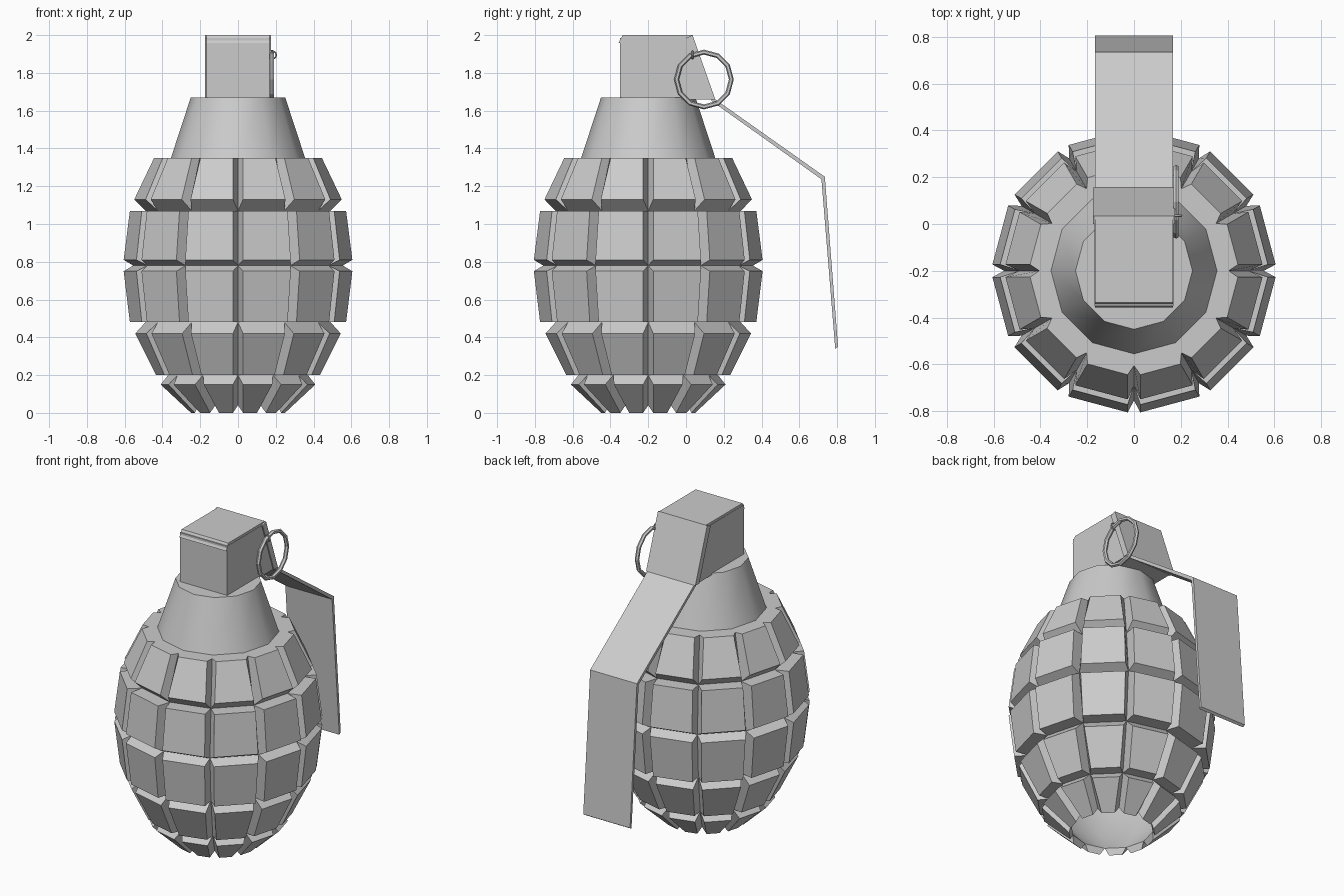
import bpy, bmesh, math
from mathutils import Matrix, Vector

if "Cube" in bpy.data.objects:
    bpy.data.objects.remove(bpy.data.objects["Cube"])

CY = -0.2      # body axis in y
N = 12         # segments around the body


def finish(bm, name, smooth=False, recalc=True):
    if recalc:
        bmesh.ops.recalc_face_normals(bm, faces=bm.faces)
    me = bpy.data.meshes.new(name)
    bm.to_mesh(me)
    bm.free()
    ob = bpy.data.objects.new(name, me)
    bpy.context.collection.objects.link(ob)
    if smooth:
        bpy.context.view_layer.objects.active = ob
        ob.select_set(True)
        bpy.ops.object.shade_smooth_by_angle(angle=math.radians(40))
        ob.select_set(False)
    return ob


def polar(r, a, z):
    return Vector((r * math.cos(a), CY + r * math.sin(a), z))


def revolve(profile, name):
    bm = bmesh.new()
    rings = [[bm.verts.new(polar(r, k * math.tau / N, z)) for k in range(N)]
             for r, z in profile]
    for a, b in zip(rings, rings[1:]):
        for k in range(N):
            j = (k + 1) % N
            bm.faces.new((a[k], a[j], b[j], b[k]))
    return bm, rings


def prism(profile, x0, x1, name):
    # extrude a (y, z) outline along x
    bm = bmesh.new()
    f = bm.faces.new([bm.verts.new((x0, y, z)) for y, z in profile])
    ext = bmesh.ops.extrude_face_region(bm, geom=[f])["geom"]
    bmesh.ops.translate(bm, vec=(x1 - x0, 0, 0),
                        verts=[v for v in ext if isinstance(v, bmesh.types.BMVert)])
    return finish(bm, name)


def torus(name, center, major, minor, nmaj, nmin, axis):
    bm = bmesh.new()
    rot = Vector((0, 0, 1)).rotation_difference(Vector(axis)).to_matrix()
    rings = []
    for i in range(nmaj):
        u = i * math.tau / nmaj
        ring = []
        for j in range(nmin):
            v = j * math.tau / nmin
            r = major + minor * math.cos(v)
            p = Vector((r * math.cos(u), r * math.sin(u), minor * math.sin(v)))
            ring.append(bm.verts.new(rot @ p + Vector(center)))
        rings.append(ring)
    for i in range(nmaj):
        a, b = rings[i], rings[(i + 1) % nmaj]
        for j in range(nmin):
            k = (j + 1) % nmin
            bm.faces.new((a[j], a[k], b[k], b[j]))
    return finish(bm, name)


# hollow inner shell, open underneath; its rings are the groove floors
core = [(0.24, 0.04), (0.37, 0.20), (0.49, 0.48), (0.555, 0.78), (0.49, 1.07), (0.405, 1.35)]
bm, _ = revolve(core, "body_shell")
finish(bm, "body_shell", smooth=True)

# raised blocks: (lower r, z), (upper r, z) of the outer face of each row
rows = [((0.25, 0.0), (0.41, 0.15)),
        ((0.435, 0.20), (0.545, 0.42)),
        ((0.573, 0.48), (0.606, 0.75)),
        ((0.606, 0.81), (0.573, 1.07)),
        ((0.55, 1.13), (0.445, 1.35))]
bm = bmesh.new()
step = math.tau / N
for i, (lo, hi) in enumerate(rows):
    for k in range(N):
        a0, a1 = k * step, (k + 1) * step
        inner, outer = [], []
        for (ri, zi), (ro, zo), flip in ((core[i], lo, False), (core[i + 1], hi, True)):
            d = math.asin(0.027 / ro)
            pi = [polar(ri, a0, zi), polar(ri, a1, zi)]
            po = [polar(ro, a0 + d, zo), polar(ro, a1 - d, zo)]
            inner += pi[::-1] if flip else pi
            outer += po[::-1] if flip else po
        vi = [bm.verts.new(p) for p in inner]
        vo = [bm.verts.new(p) for p in outer]
        bm.faces.new(vo)
        for a in range(4):
            b = (a + 1) % 4
            bm.faces.new((vi[a], vi[b], vo[b], vo[a]))
finish(bm, "body_blocks")

# neck with shoulder ring and flat top
bm, rings = revolve([(0.405, 1.35), (0.355, 1.35), (0.25, 1.67)], "neck")
bm.faces.new(rings[-1])
finish(bm, "neck", smooth=True)

# fuse head
prism([(-0.35, 1.66), (-0.35, 1.985), (0.02, 1.985), (0.135, 1.66)],
      -0.168, 0.168, "fuse_head")

# safety lever: bent sheet with a front lip
outer = [(-0.358, 1.957), (-0.335, 2.0), (0.035, 2.0), (0.155, 1.66), (0.735, 1.25), (0.805, 0.35)]
inner = [(0.79, 0.34), (0.717, 1.237), (0.137, 1.65), (0.02, 1.985), (-0.325, 1.985), (-0.335, 1.957)]
prism(outer + inner, -0.166, 0.166, "safety_lever")

# side flanges of the lever along the sloping back of the head
for s in (-1, 1):
    prism([(0.0, 1.985), (0.035, 2.0), (0.155, 1.66), (0.115, 1.66)],
          s * 0.16, s * 0.175, "lever_flange")

# pull ring and pin eye
torus("pull_ring", (0.18, 0.095, 1.765), 0.145, 0.013, 12, 6, (1, 0, 0.0))
torus("pin_eye", (0.182, 0.035, 1.895), 0.02, 0.005, 10, 5, (0, 1, 0.0))
